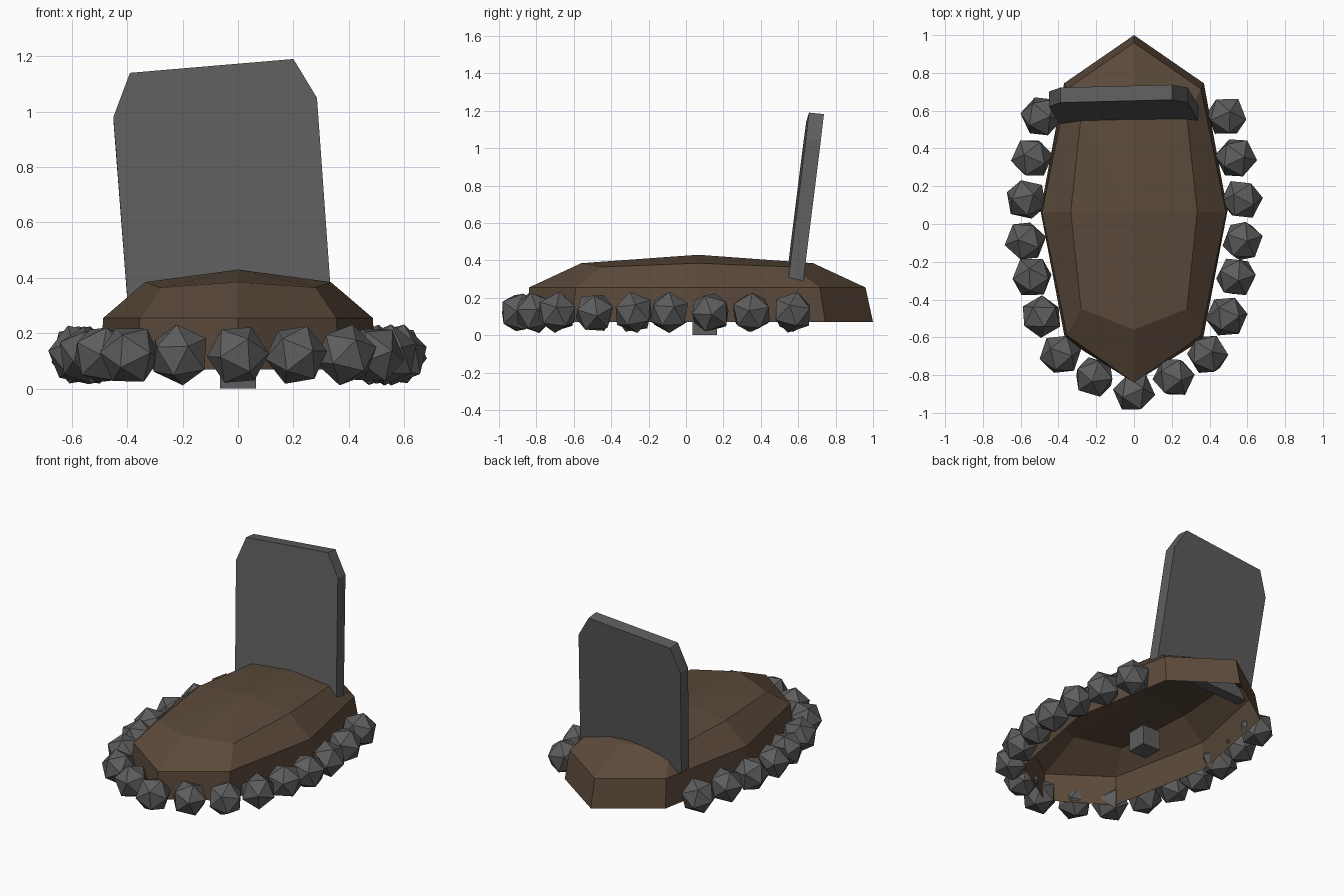
import bpy, bmesh, math, random
from mathutils import Vector, Euler

if "Cube" in bpy.data.objects:
    bpy.data.objects.remove(bpy.data.objects["Cube"])

random.seed(4)

def material(name, color):
    m = bpy.data.materials.new(name)
    m.diffuse_color = (*color, 1)
    m.use_nodes = True
    m.node_tree.nodes["Principled BSDF"].inputs["Base Color"].default_value = m.diffuse_color
    return m

EARTH = material("earth", (0.105, 0.068, 0.043))
STONE = material("stone", (0.11, 0.11, 0.11))

def finish(name, bm, mat):
    bmesh.ops.recalc_face_normals(bm, faces=bm.faces[:])
    me = bpy.data.meshes.new(name)
    bm.to_mesh(me)
    bm.free()
    me.materials.append(mat)
    ob = bpy.data.objects.new(name, me)
    bpy.context.collection.objects.link(ob)
    return ob

# Earth mound: eight-sided open shell, each ring given as its right half front to back
rings = [
    [(0, -.84, .07), (.365, -.61, .07), (.495, .07, .07), (.37, .745, .07), (0, 1.0, .07)],
    [(0, -.84, .255), (.355, -.59, .255), (.487, .06, .255), (.355, .715, .255), (0, .96, .255)],
    [(0, -.56, .385), (.28, -.45, .365), (.335, .065, .385), (.28, .57, .365), (0, .68, .385)],
]
bm = bmesh.new()
loops = []
for half in rings:
    full = half + [(-x, y, z) for x, y, z in half[-2:0:-1]]
    loops.append([bm.verts.new(p) for p in full])
for a, b in zip(loops, loops[1:]):
    for i in range(8):
        j = (i + 1) % 8
        bm.faces.new((a[i], a[j], b[j], b[i]))
peak = bm.verts.new((0, .065, .43))
for i in range(8):
    bm.faces.new((loops[-1][i], loops[-1][(i + 1) % 8], peak))
finish("earth_mound", bm, EARTH)

# Headstone: chipped outline, leaning back and slightly turned
outline = [(-.395, .27), (.34, .28), (.285, 1.05), (.2, 1.19), (-.39, 1.14), (-.45, .98)]
bm = bmesh.new()
front, back = [], []
for x, z in outline:
    y = .545 + .126 * (z - .28) + .015 * (x - .34)
    front.append(bm.verts.new((x, y, z)))
    back.append(bm.verts.new((x, y + .08, z - .008)))
bm.faces.new(front)
bm.faces.new(back[::-1])
for i in range(6):
    j = (i + 1) % 6
    bm.faces.new((front[i], front[j], back[j], back[i]))
finish("headstone", bm, STONE)

# Border stones: faceted rocks around the front and both sides
half_ring = [(0, -.89), (.21, -.81), (.39, -.69), (.49, -.49), (.54, -.28),
             (.575, -.09), (.57, .13), (.54, .35), (.49, .57)]
spots = half_ring + [(-x, y) for x, y in half_ring[1:]]
for n, (x, y) in enumerate(spots):
    bm = bmesh.new()
    bmesh.ops.create_icosphere(bm, subdivisions=1, radius=.113)
    turn = Euler([random.uniform(0, math.tau) for _ in range(3)]).to_matrix()
    for v in bm.verts:
        v.co = turn @ v.co + Vector((x, y, .122))
    finish(f"border_stone_{n + 1}", bm, STONE)

# Small block under the mound
bm = bmesh.new()
bmesh.ops.create_cube(bm, size=.13)
bmesh.ops.translate(bm, verts=bm.verts[:], vec=(0, .1, .065))
finish("base_block", bm, STONE)
